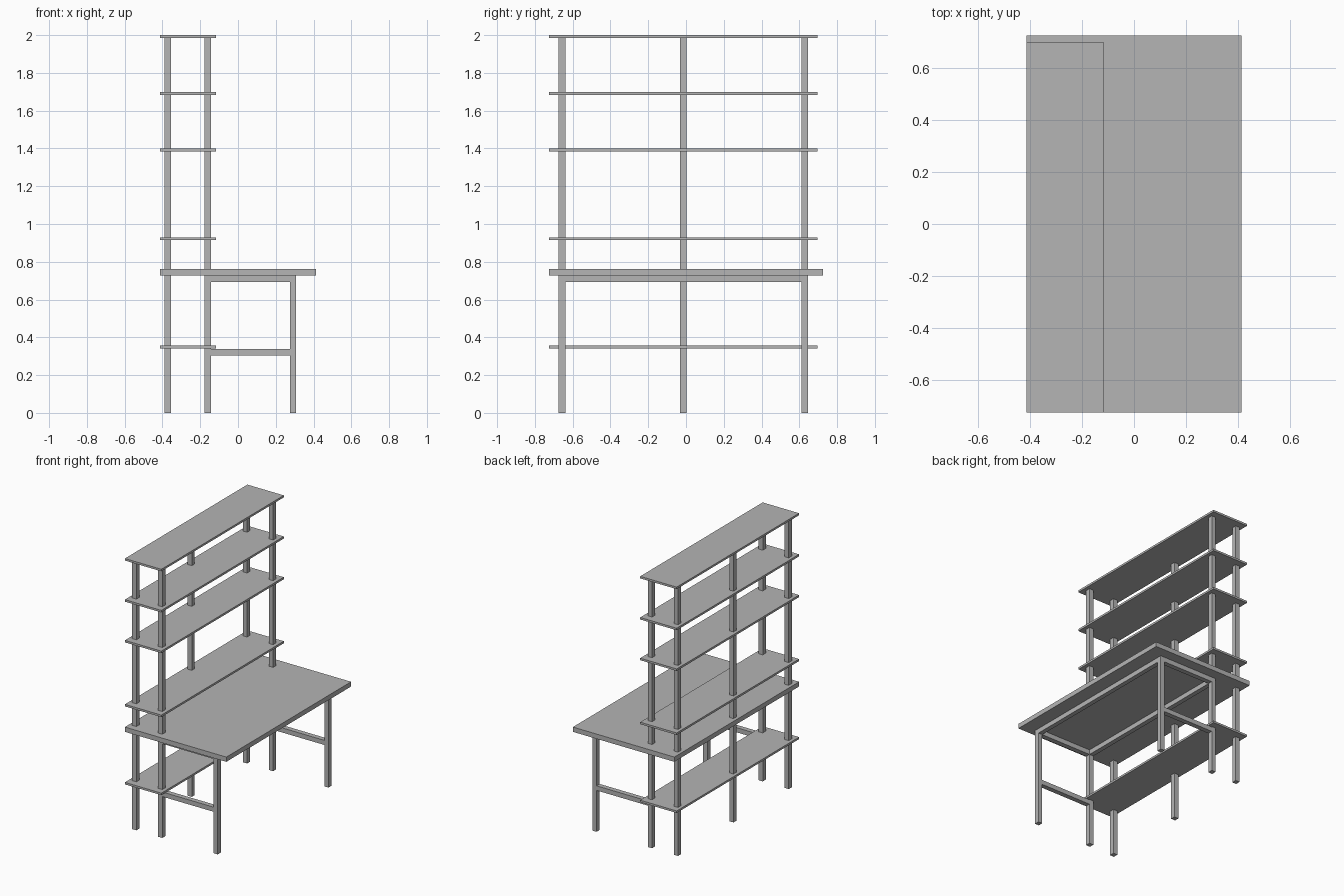
import bpy
import bmesh

cube = bpy.data.objects.get("Cube")
if cube:
    bpy.data.objects.remove(cube, do_unlink=True)

grey = bpy.data.materials.new("plain grey")
GREY = (0.46, 0.46, 0.46, 1)
grey.diffuse_color = GREY
grey.use_nodes = True
grey.node_tree.nodes["Principled BSDF"].inputs["Base Color"].default_value = GREY


def box(name, x, y, z):
    """Box spanning the (low, high) ranges on each axis."""
    bm = bmesh.new()
    bmesh.ops.create_cube(bm, size=1)
    for v in bm.verts:
        v.co = [r[0] if c < 0 else r[1] for c, r in zip(v.co, (x, y, z))]
    mesh = bpy.data.meshes.new(name)
    bm.to_mesh(mesh)
    bm.free()
    mesh.materials.append(grey)
    obj = bpy.data.objects.new(name, mesh)
    bpy.context.collection.objects.link(obj)
    return obj


# Post positions: rack back, rack front and desk front; right and left ends
BACK, MID, FRONT = (-0.388, -0.354), (-0.177, -0.143), (0.274, 0.307)
ENDS = {"right": (-0.674, -0.638), "left": (0.611, 0.647)}
CENTRE = (-0.031, 0.003)
DESK_Z = (0.727, 0.762)
RAIL_Z = (0.692, 0.727)
STRETCHER_Z = (0.304, 0.338)
TOP = 1.985

# Uprights, legs and end rails
for side, y in ENDS.items():
    box(f"back_post_{side}", BACK, y, (0, TOP))
    box(f"middle_post_{side}", MID, y, (0, TOP))
    box(f"desk_leg_{side}", FRONT, y, (0, RAIL_Z[1]))
    span = (MID[1], FRONT[0])
    box(f"end_rail_{side}", span, y, RAIL_Z)
    box(f"stretcher_{side}", span, y, STRETCHER_Z)
box("back_post_centre", BACK, CENTRE, (0, TOP))

# Long rails under the desk top
for name, x in (("rear", MID), ("front", FRONT)):
    box(f"long_rail_{name}", x, (ENDS["right"][1], ENDS["left"][0]), RAIL_Z)

# Desk top and shelves
box("desk_top", (-0.412, 0.412), (-0.724, 0.724), DESK_Z)
for i, z in enumerate((0.341, 0.914, 1.384, 1.683, TOP)):
    box(f"shelf_{i + 1}", (-0.412, -0.116), (-0.724, 0.697), (z, z + 0.015))
